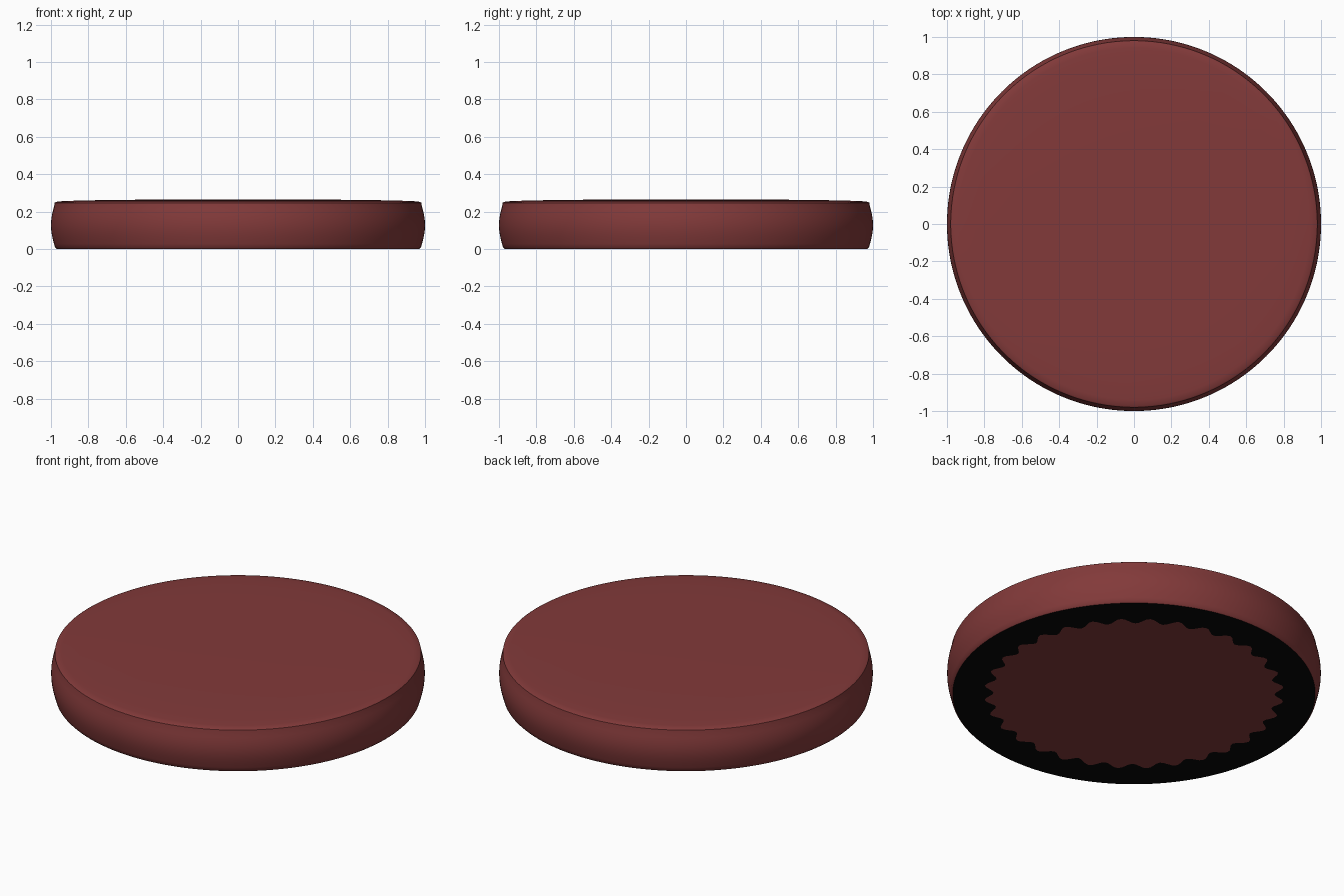
import bpy, bmesh, math

if "Cube" in bpy.data.objects:
    bpy.data.objects.remove(bpy.data.objects["Cube"])

SEG = 256      # steps round the disc
LOBES = 32     # waves on the underside ring


def material(name, rgb):
    m = bpy.data.materials.new(name)
    m.diffuse_color = (*rgb, 1)
    m.use_nodes = True
    m.node_tree.nodes["Principled BSDF"].inputs["Base Color"].default_value = m.diffuse_color
    return m


red = material("dark red", (0.225, 0.042, 0.042))
black = material("black", (0.002, 0.002, 0.002))

# Profile (radius, height): underside, bulging side, softly domed top
side = [(0.970, 0.0), (0.978, 0.008)]
for i in range(1, 12):
    t = i / 12
    side.append((0.978 + 0.022 * math.sin(math.pi * t), 0.008 + 0.238 * t))
side += [(0.980, 0.247), (0.972, 0.252), (0.94, 0.2555), (0.85, 0.259),
         (0.65, 0.2625), (0.35, 0.2645)]

bm = bmesh.new()


def ring(radius, z):
    return [bm.verts.new((radius(a) * math.cos(a), radius(a) * math.sin(a), z))
            for a in (2 * math.pi * i / SEG for i in range(SEG))]


def bridge(a, b, mat=0):
    for i in range(SEG):
        j = (i + 1) % SEG
        bm.faces.new((a[i], a[j], b[j], b[i])).material_index = mat


# Underside: red centre with a wavy edge, black band outside it
inner = ring(lambda a: 0.777 + 0.025 * math.cos(LOBES * a), 0.0)
bm.faces.new(inner[::-1])
rings = [inner] + [ring(lambda a, r=r: r, z) for r, z in side]
for k in range(len(rings) - 1):
    bridge(rings[k], rings[k + 1], 1 if k == 0 else 0)

# Top centre
tip = bm.verts.new((0, 0, 0.265))
last = rings[-1]
for i in range(SEG):
    bm.faces.new((last[i], last[(i + 1) % SEG], tip))

bmesh.ops.recalc_face_normals(bm, faces=bm.faces)
mesh = bpy.data.meshes.new("disc_body")
bm.to_mesh(mesh)
bm.free()
mesh.materials.append(red)
mesh.materials.append(black)
obj = bpy.data.objects.new("disc_body", mesh)
bpy.context.collection.objects.link(obj)
bpy.context.view_layer.objects.active = obj
obj.select_set(True)
bpy.ops.object.shade_smooth_by_angle(angle=math.radians(35))
